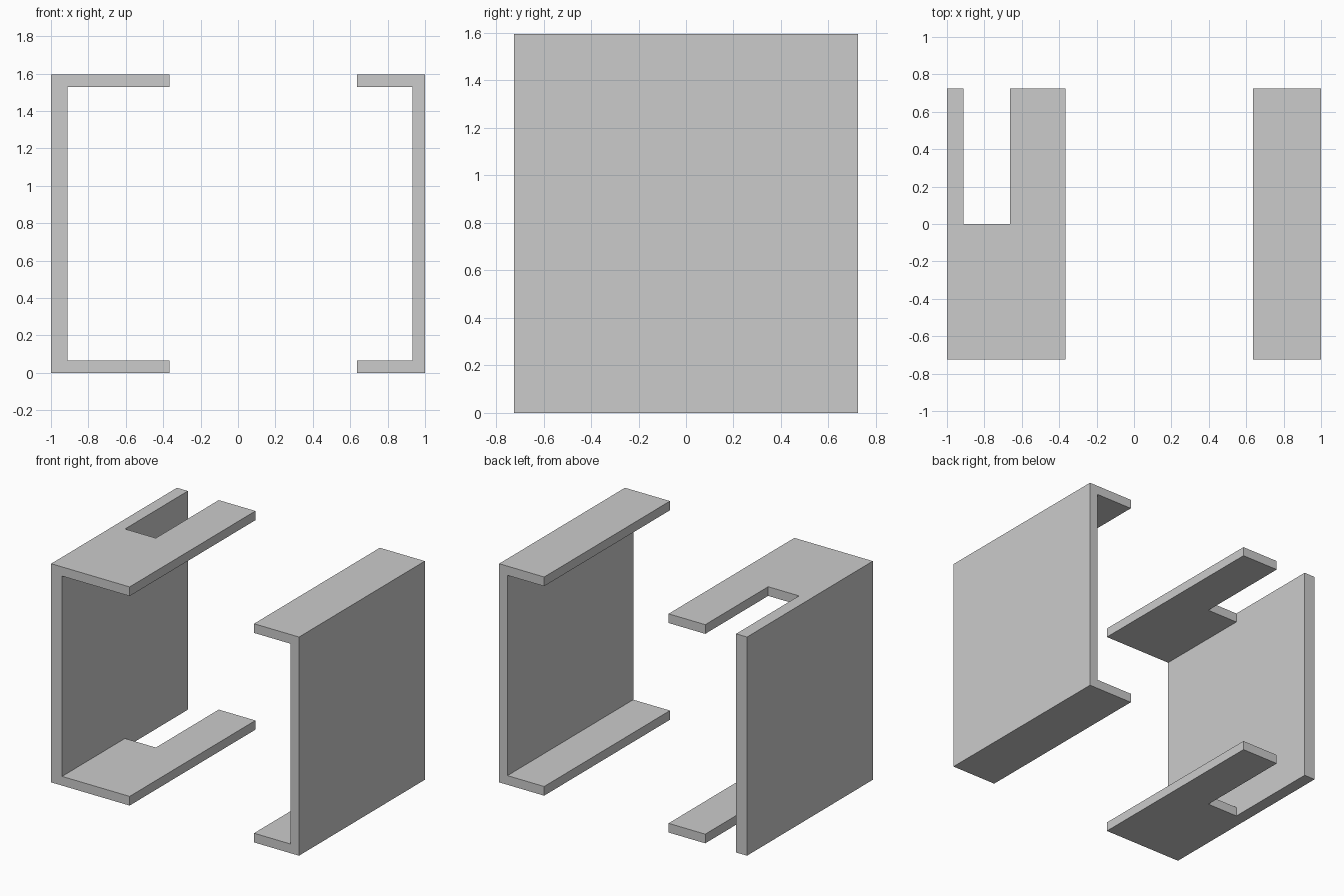
import bpy
import bmesh

if "Cube" in bpy.data.objects:
    bpy.data.objects.remove(bpy.data.objects["Cube"])

HALF_DEPTH = 0.725
HEIGHT = 1.595
FLANGE = 0.067


def extrude_y(name, profile, y0, y1):
    """Extrude a closed (x, z) profile from y0 to y1."""
    bm = bmesh.new()
    face = bm.faces.new([bm.verts.new((x, y0, z)) for x, z in profile])
    ext = bmesh.ops.extrude_face_region(bm, geom=[face], use_keep_orig=True)
    for v in ext["geom"]:
        if isinstance(v, bmesh.types.BMVert):
            v.co.y = y1
    bmesh.ops.recalc_face_normals(bm, faces=bm.faces[:])
    mesh = bpy.data.meshes.new(name)
    bm.to_mesh(mesh)
    bm.free()
    obj = bpy.data.objects.new(name, mesh)
    bpy.context.collection.objects.link(obj)
    return obj


def channel(name, outer, inner, tip):
    """C-section: web from outer to inner, flanges reaching to tip."""
    low, high = FLANGE, HEIGHT - FLANGE
    profile = [(outer, 0), (tip, 0), (tip, low), (inner, low),
               (inner, high), (tip, high), (tip, HEIGHT), (outer, HEIGHT)]
    return extrude_y(name, profile, -HALF_DEPTH, HALF_DEPTH)


# Two facing channels, the left one wider and thicker
left = channel("left_channel", -1.0, -0.912, -0.367)
right = channel("right_channel", 1.0, 0.933, 0.637)

# Slot through both left flanges, flush with the web and open at the back
slot = extrude_y("slot_cutter",
                 [(-0.912, -0.2), (-0.663, -0.2), (-0.663, 1.8), (-0.912, 1.8)],
                 0.0, 1.0)
slot.hide_render = True
slot.hide_viewport = True
cut = left.modifiers.new("slot", "BOOLEAN")
cut.operation = "DIFFERENCE"
cut.solver = "EXACT"
cut.object = slot
